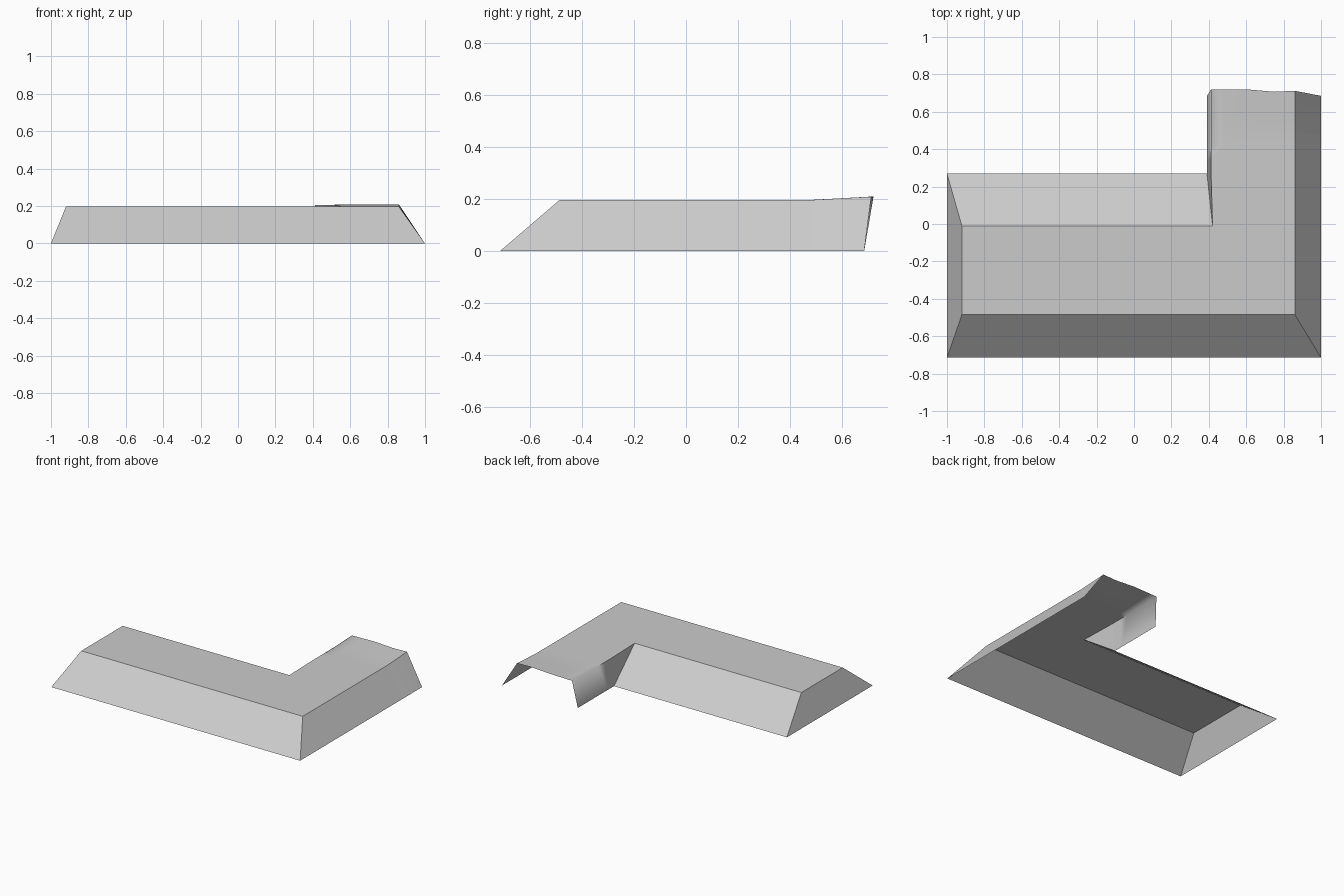
import bpy
import bmesh

cube = bpy.data.objects.get("Cube")
if cube:
    bpy.data.objects.remove(cube)

HEIGHT = 0.197
BEND = 0.27     # depth where the side wing leaves the main block

mat = bpy.data.materials.new("light grey")
mat.use_nodes = True
grey = (0.6, 0.6, 0.6, 1)
mat.diffuse_color = grey
mat.node_tree.nodes["Principled BSDF"].inputs["Base Color"].default_value = grey

bm = bmesh.new()


def face(points, smooth=False):
    f = bm.faces.new([bm.verts.new(p) for p in points])
    f.smooth = smooth


# Main block: sloping sides between the foot outline and the crest outline
foot = [(0.39, BEND), (-1, BEND), (-1, -0.715), (1, -0.715), (1, BEND)]
crest = [(0.42, -0.01), (-0.92, -0.01), (-0.92, -0.485), (0.86, -0.485), (0.86, BEND)]
for i in range(len(foot) - 1):
    face([(*foot[i], 0), (*foot[i + 1], 0),
          (*crest[i + 1], HEIGHT), (*crest[i], HEIGHT)])

# Flat top, and the wall of the inner corner
inner = (0.412, BEND, HEIGHT)
face([inner] + [(*p, HEIGHT) for p in crest])
face([(*foot[0], 0), (*crest[0], HEIGHT), inner])

# Side wing: an open-ended loft whose crest lifts a little towards its end
# Each profile point is x, z, end depth and lift at the end
profile = [(0.39, 0, 0.685, 0), (0.412, HEIGHT, 0.72, 0.008),
           (0.48, HEIGHT, 0.72, 0.009), (0.6, HEIGHT, 0.72, 0.012),
           (0.75, HEIGHT, 0.707, 0.012), (0.86, HEIGHT, 0.712, 0.012),
           (1, 0, 0.685, 0)]
ROWS = 6


def section(t):
    return [(x, BEND + t * (end - BEND), z + lift * max(0, 2 * t - 1))
            for x, z, end, lift in profile]


for r in range(ROWS):
    near, far = section(r / ROWS), section((r + 1) / ROWS)
    for i in range(len(profile) - 1):
        outer_slope = i == len(profile) - 2
        face([near[i], near[i + 1], far[i + 1], far[i]], smooth=not outer_slope)

bmesh.ops.remove_doubles(bm, verts=bm.verts, dist=0.0005)
bmesh.ops.recalc_face_normals(bm, faces=bm.faces)
bm.normal_update()
if max(bm.faces, key=lambda f: f.calc_area()).normal.z < 0:
    bmesh.ops.reverse_faces(bm, faces=bm.faces)

# Keep the outer crest crisp; the inner wing crest is softly shaded near its end
for e in bm.edges:
    if len(e.link_faces) == 2 and e.calc_face_angle() > 0.4:
        soft = all(v.co.x < 0.45 and v.co.y > 0.4 for v in e.verts)
        e.smooth = soft

mesh = bpy.data.meshes.new("roof_shell")
bm.to_mesh(mesh)
bm.free()
mesh.materials.append(mat)
roof = bpy.data.objects.new("roof_shell", mesh)
bpy.context.collection.objects.link(roof)
